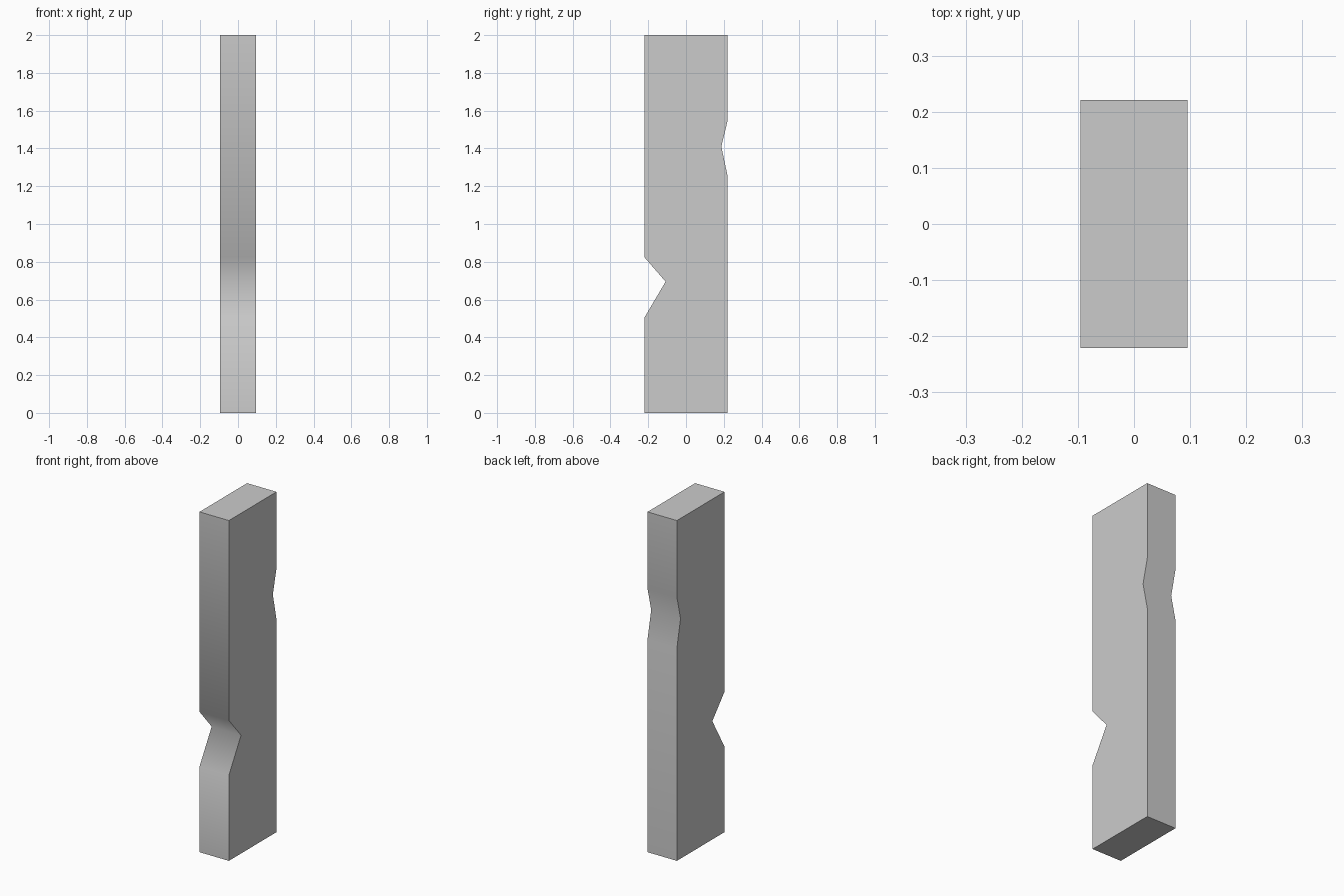
import bpy, bmesh, math

if "Cube" in bpy.data.objects:
    bpy.data.objects.remove(bpy.data.objects["Cube"])

HALF_W = 0.0955   # half thickness along x

# Side outline (y, z): a tall plank with a notch in the front and back edges
outline = [
    (-0.221, 0.0), (0.221, 0.0),
    (0.221, 1.25), (0.187, 1.41), (0.221, 1.55),      # shallow back notch
    (0.221, 2.0), (-0.221, 2.0),
    (-0.221, 0.825), (-0.108, 0.695), (-0.221, 0.503),  # deep front notch
]

# Extrude the outline across the thickness
bm = bmesh.new()
side = bm.faces.new([bm.verts.new((-HALF_W, y, z)) for y, z in outline])
ext = bmesh.ops.extrude_face_region(bm, geom=[side], use_keep_orig=True)
moved = [v for v in ext["geom"] if isinstance(v, bmesh.types.BMVert)]
bmesh.ops.translate(bm, verts=moved, vec=(2 * HALF_W, 0, 0))
bmesh.ops.recalc_face_normals(bm, faces=bm.faces)

# Smooth shading through the notches, sharp right-angled corners
for f in bm.faces:
    f.smooth = True
for e in bm.edges:
    e.smooth = e.calc_face_angle(0) < math.radians(80)

mesh = bpy.data.meshes.new("notched_plank")
bm.to_mesh(mesh)
bm.free()
plank = bpy.data.objects.new("notched_plank", mesh)
bpy.context.collection.objects.link(plank)
